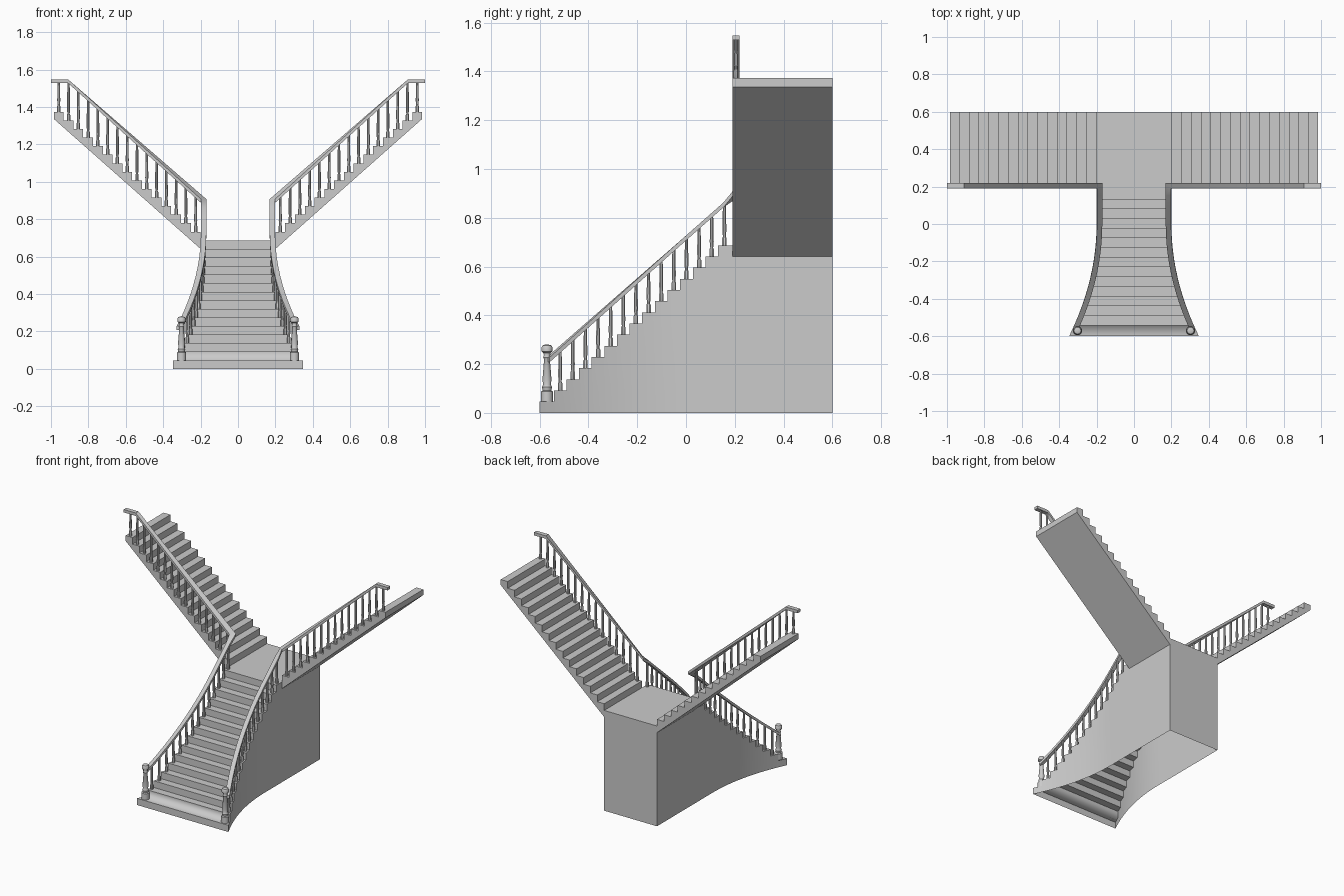
import bpy, bmesh, math
from mathutils import Vector

cube = bpy.data.objects.get("Cube")
if cube:
    bpy.data.objects.remove(cube, do_unlink=True)

grey = bpy.data.materials.new("stone_grey")
grey.use_nodes = True
colour = (0.6, 0.6, 0.6, 1)
grey.diffuse_color = colour
grey.node_tree.nodes["Principled BSDF"].inputs["Base Color"].default_value = colour

STEPS = 15
RISE = 0.0458
GO = 0.0518            # tread depth, lower flight
WING_GO = 0.0523       # tread depth, upper flights
HALF = 0.2
FRONT, BACK, WING_FRONT = -0.6, 0.6, 0.19
LANDING = STEPS * RISE
SLOPE = 0.883
RAIL_Y, RAIL_INSET, RAIL_H = 0.205, 0.016, 0.02


def wall_x(y):
    """Half width of the lower flight, flaring toward the front."""
    return HALF + 0.147 * (min(y, 0) / FRONT) ** 2


def finish(bm, name, mirror=False):
    bmesh.ops.remove_doubles(bm, verts=bm.verts, dist=1e-5)
    bmesh.ops.recalc_face_normals(bm, faces=bm.faces)
    mesh = bpy.data.meshes.new(name)
    bm.to_mesh(mesh)
    bm.free()
    mesh.materials.append(grey)
    ob = bpy.data.objects.new(name, mesh)
    bpy.context.collection.objects.link(ob)
    if mirror:
        ob.modifiers.new("Mirror", "MIRROR").use_mirror_merge = False
    bpy.ops.object.select_all(action="DESELECT")
    ob.select_set(True)
    bpy.context.view_layer.objects.active = ob
    bpy.ops.object.shade_smooth_by_angle(angle=math.radians(35))
    return ob


def face(bm, points):
    bm.faces.new([bm.verts.new(p) for p in points])


def lathe(bm, x, y, profile, sides):
    """Turned post from (radius, z) pairs."""
    rings = []
    for r, z in profile:
        rings.append([bm.verts.new((x + r * math.cos(a), y + r * math.sin(a), z))
                      for a in (math.tau * (i + 0.5) / sides for i in range(sides))])
    for low, high in zip(rings, rings[1:]):
        for i in range(sides):
            j = (i + 1) % sides
            bm.faces.new((low[i], low[j], high[j], high[i]))
    bm.faces.new(rings[0][::-1])
    bm.faces.new(rings[-1])


# Lower flight and landing: hollow shell, open underneath
second = FRONT + 0.058
edges_y = [FRONT] + [second + GO * k for k in range(STEPS - 1)] + [BACK]
bm = bmesh.new()
for k in range(STEPS):
    y0, y1 = edges_y[k], edges_y[k + 1]
    low, top = RISE * k, RISE * (k + 1)
    x0, x1 = wall_x(y0), wall_x(y1)
    face(bm, [(-x0, y0, low), (x0, y0, low), (x0, y0, top), (-x0, y0, top)])
    face(bm, [(-x0, y0, top), (x0, y0, top), (x1, y1, top), (-x1, y1, top)])
    for s in (-1, 1):
        side = [(s * x0, y0, 0), (s * x1, y1, 0), (s * x1, y1, top), (s * x0, y0, top)]
        if k:
            side.append((s * x0, y0, low))
        face(bm, side)
face(bm, [(-HALF, BACK, 0), (HALF, BACK, 0), (HALF, BACK, LANDING), (-HALF, BACK, LANDING)])
flight = finish(bm, "lower_flight")
# soft inner corner above the bottom step
for e in flight.data.edges:
    if all(abs(flight.data.vertices[v].co.y - second) < 1e-4
           and abs(flight.data.vertices[v].co.z - RISE) < 1e-4 for v in e.vertices):
        e.use_edge_sharp = False

# Upper flights: stepped profile with sloping soffit, extruded in depth
outline = [(HALF, LANDING - RISE)]
for k in range(STEPS):
    x = HALF + WING_GO * k
    outline += [(x, LANDING + RISE * k), (x, LANDING + RISE * (k + 1))]
end_x, end_z = HALF + WING_GO * STEPS, LANDING + RISE * STEPS
outline += [(end_x, end_z), (end_x, end_z - 0.038)]
bm = bmesh.new()
face(bm, [(x, WING_FRONT, z) for x, z in outline])
ext = bmesh.ops.extrude_face_region(bm, geom=bm.faces[:], use_keep_orig=True)
bmesh.ops.translate(bm, vec=(0, BACK - WING_FRONT, 0),
                    verts=[v for v in ext["geom"] if isinstance(v, bmesh.types.BMVert)])
finish(bm, "upper_flight", mirror=True)

# Handrail: one mitred sweep up the lower flight, round the corner and up
corner = Vector((HALF - RAIL_INSET, RAIL_Y, 0.908))


def lower_rail_z(y):
    return corner.z + SLOPE * (y - RAIL_Y)


def upper_rail_z(x):
    return min(corner.z + SLOPE * (x - corner.x), 1.548)


path = []
for i in range(15):
    y = -0.565 + (RAIL_Y + 0.565) * i / 15
    path.append(Vector((wall_x(y) - RAIL_INSET, y, lower_rail_z(y))))
bend = corner.x + (1.548 - corner.z) / SLOPE
path += [corner, Vector((bend, RAIL_Y, 1.548)), Vector((1.0, RAIL_Y, 1.548))]
# plan direction of each rail segment, repeated at both ends of the path
heads = [(q - p).xy.normalized() for p, q in zip(path, path[1:])]
heads = [heads[0]] + heads + [heads[-1]]
drop = Vector((0, 0, -RAIL_H))
bm = bmesh.new()
rings = []
for p, a, b in zip(path, heads, heads[1:]):
    t = (a + b).normalized()
    side = Vector((t.y, -t.x, 0)) * 0.0145 / t.dot(a)
    rings.append([bm.verts.new(q) for q in (p - side, p + side, p + side + drop, p - side + drop)])
for r0, r1 in zip(rings, rings[1:]):
    for i in range(4):
        j = (i + 1) % 4
        bm.faces.new((r0[i], r0[j], r1[j], r1[i]))
bm.faces.new(rings[0])
bm.faces.new(rings[-1])
finish(bm, "handrail", mirror=True)


# Balusters: one per tread
def baluster(bm, x, y, z, rail_top):
    lathe(bm, x, y, [(0.010, z), (0.010, z + 0.03), (0.0065, z + 0.036), (0.009, z + 0.06),
                     (0.0065, rail_top - RAIL_H / 2)], 8)


bm = bmesh.new()
for k in range(1, STEPS):
    y = second + GO * (k - 0.5)
    baluster(bm, wall_x(y) - RAIL_INSET, y, RISE * (k + 1), lower_rail_z(y))
finish(bm, "lower_balusters", mirror=True)

bm = bmesh.new()
for k in range(STEPS):
    x = HALF + WING_GO * (k + 0.5)
    baluster(bm, x, RAIL_Y, LANDING + RISE * (k + 1), upper_rail_z(x))
finish(bm, "upper_balusters", mirror=True)

# Newel posts on the bottom step
newel = [(0.025, 0), (0.025, 0.042), (0.018, 0.046), (0.021, 0.06), (0.016, 0.07), (0.019, 0.09),
         (0.012, 0.175), (0.016, 0.182), (0.013, 0.19), (0.015, 0.2), (0.022, 0.205),
         (0.023, 0.222), (0.018, 0.231), (0.008, 0.234)]
bm = bmesh.new()
lathe(bm, 0.302, -0.57, [(r, z + RISE) for r, z in newel], 16)
finish(bm, "newel_post", mirror=True)
